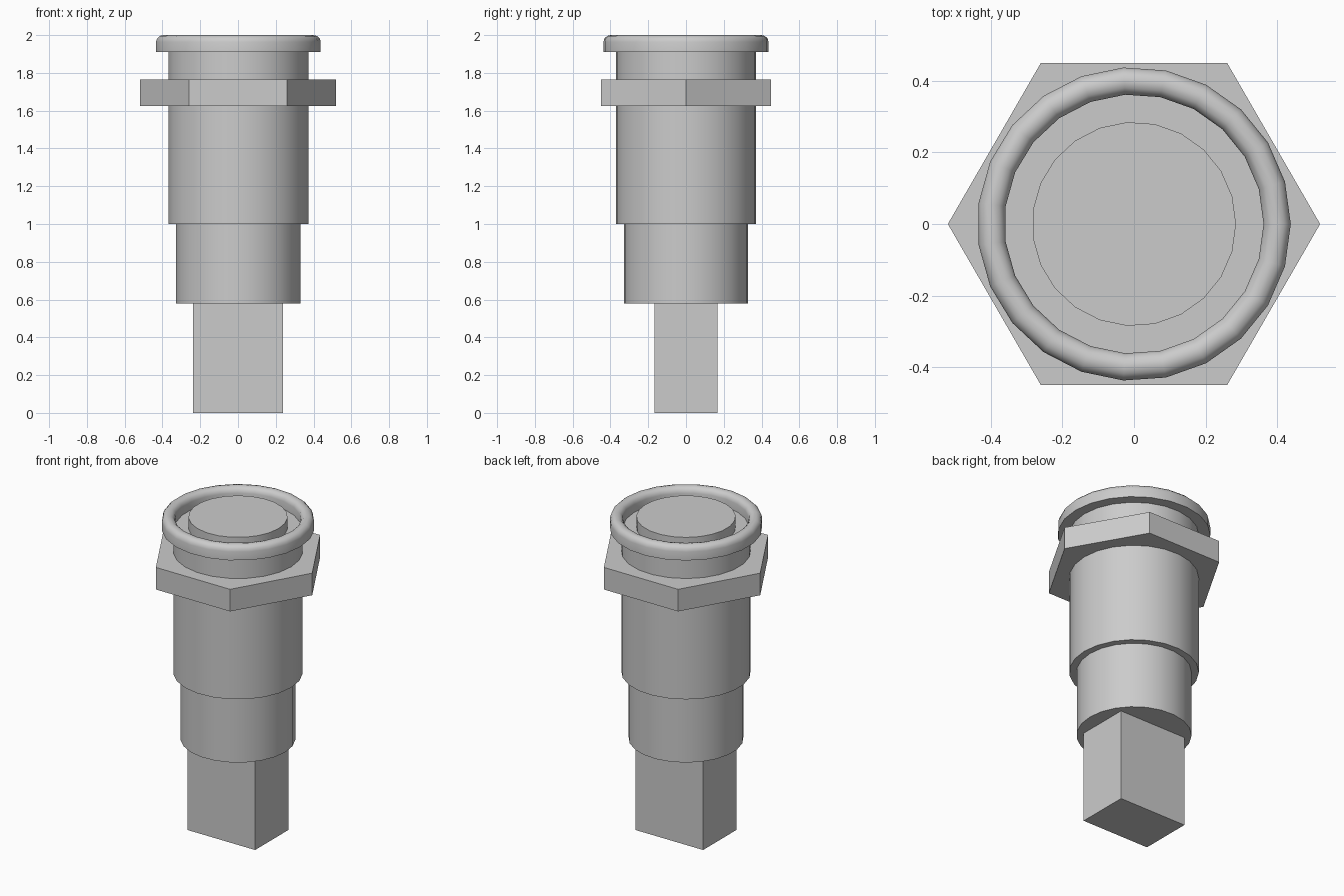
import bpy, math

if "Cube" in bpy.data.objects:
    bpy.data.objects.remove(bpy.data.objects["Cube"], do_unlink=True)

SIDES = 23

grey = bpy.data.materials.new("plain grey")
grey.use_nodes = True
COLOUR = (0.6, 0.6, 0.6, 1)
grey.diffuse_color = COLOUR
grey.node_tree.nodes["Principled BSDF"].inputs["Base Color"].default_value = COLOUR


def finish(obj, name, smooth=True):
    obj.name = name
    obj.data.materials.append(grey)
    if smooth:
        bpy.ops.object.select_all(action="DESELECT")
        obj.select_set(True)
        bpy.context.view_layer.objects.active = obj
        bpy.ops.object.shade_smooth_by_angle(angle=math.radians(35))
    return obj


def lathe(name, profile, sides=SIDES, closed=False, smooth=True):
    """Spin (radius, z) points, listed bottom to top on the outside."""
    verts, faces = [], []
    n = len(profile)
    for i in range(sides):
        a = math.tau * i / sides
        verts += [(r * math.cos(a), r * math.sin(a), z) for r, z in profile]
    for i in range(sides):
        j = (i + 1) % sides
        for k in range(n if closed else n - 1):
            m = (k + 1) % n
            faces.append((i * n + k, j * n + k, j * n + m, i * n + m))
    if not closed:
        faces.append([i * n for i in reversed(range(sides))])
        faces.append([i * n + n - 1 for i in range(sides)])
    mesh = bpy.data.meshes.new(name)
    mesh.from_pydata(verts, [], faces)
    obj = bpy.data.objects.new(name, mesh)
    bpy.context.collection.objects.link(obj)
    return finish(obj, name, smooth)


# Stepped barrel
lathe("lower_barrel", [(0.33, 0.58), (0.33, 1.0)])
lathe("upper_barrel", [(0.372, 1.0), (0.372, 1.915)])

# Six-sided nut around the barrel
lathe("hex_nut", [(0.52, 1.625), (0.52, 1.765)], sides=6, smooth=False)

# Raised rim with a rounded top edge
rim_in, rim_out, rim_low, rim_top, r = 0.362, 0.438, 1.91, 2.0, 0.036
arc = [math.radians(a) for a in range(0, 181, 30)]
mid = (rim_in + rim_out) / 2
half = (rim_out - rim_in) / 2
rim = [(rim_in, rim_low), (rim_out, rim_low)]
rim += [(mid + half * math.cos(a), rim_top - r + r * math.sin(a)) for a in arc]
lathe("rim", rim, closed=True)

# Push button inside the rim
lathe("button", [(0.285, 1.9), (0.285, 1.985)])

# Rectangular terminal block at the bottom
bpy.ops.mesh.primitive_cube_add(size=1, location=(0, 0, 0.29))
block = bpy.context.object
block.scale = (0.474, 0.334, 0.58)
bpy.ops.object.transform_apply(location=False, rotation=False, scale=True)
finish(block, "terminal_block", smooth=False)
